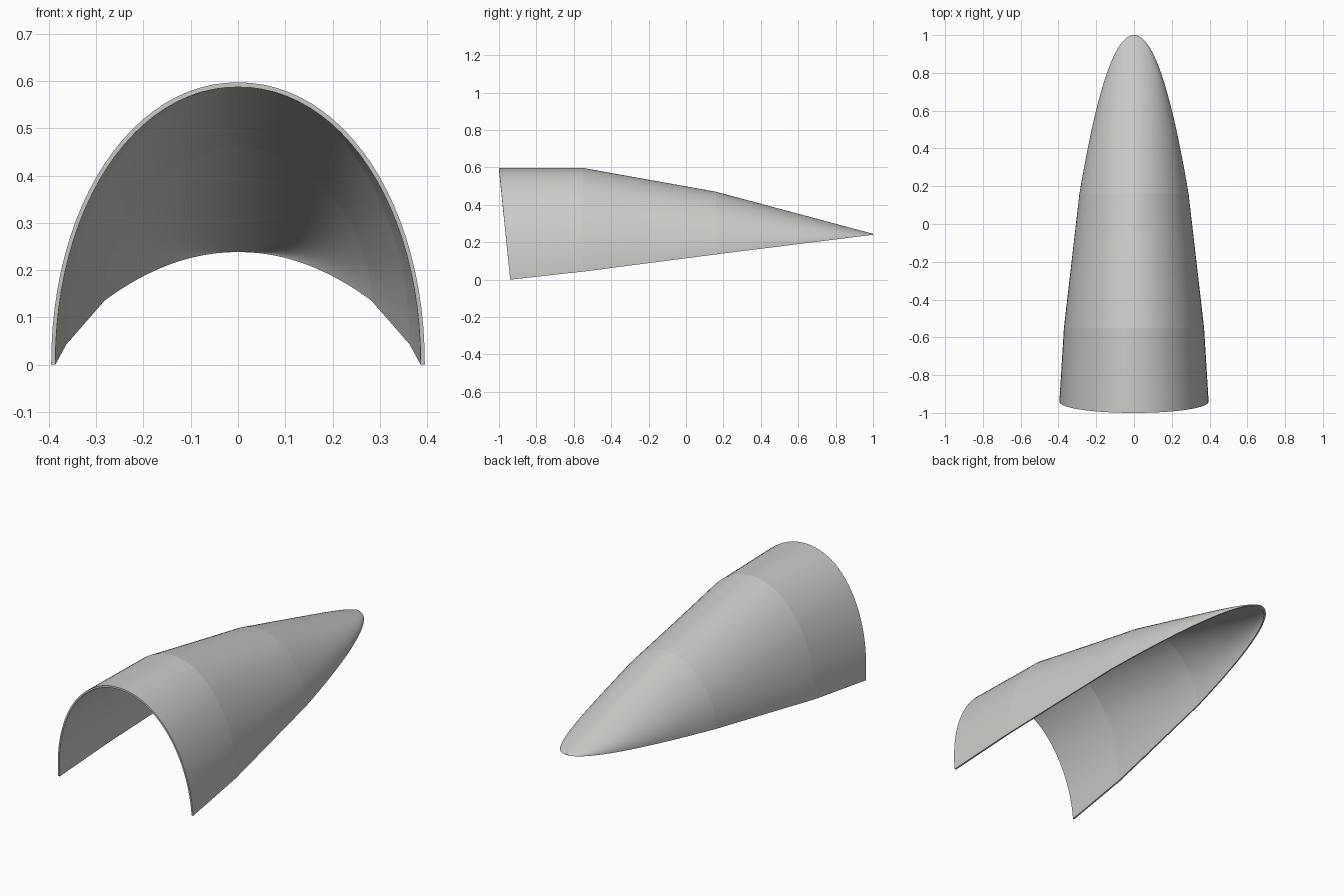
import bpy, math

if "Cube" in bpy.data.objects:
    bpy.data.objects.remove(bpy.data.objects["Cube"])

ARC = 48          # segments around each arch
T = 0.01          # shell thickness

def lerp(a, b, t):
    return a + (b - a) * t

# Arch stations: y, lean of the foot, foot z, crown z, half width, exponent
FRONT = (-1.0, 0.06, 0.0, 0.597, 0.395, 2.05)
MID = (-0.55, 0.0, 0.043, 0.597, 0.371, 2.0)
REAR = (0.16, 0.0, 0.135, 0.470, 0.289, 1.88)
TIP = (1.0, 0.0, 0.240, 0.245, 0.0, 1.88)

def stations():
    """Arches from the open mouth to the rounded tip; flags mark the creases."""
    out = []
    for a, b, n in ((FRONT, MID, 4), (MID, REAR, 6)):
        for i in range(n):
            out.append(([lerp(p, q, i / n) for p, q in zip(a, b)], a is MID and i == 0))
    n = 24
    for i in range(n):
        k = (1 - i / n) ** 2              # denser towards the tip
        s = [lerp(q, p, k) for p, q in zip(REAR, TIP)]
        s[4] = REAR[4] * k ** 0.49
        out.append((s, i == 0))
    s = list(TIP)
    s[4] = 0.001
    out.append((s, False))
    return out

def arch(y, lean, foot, crown, w, e):
    pts = []
    for j in range(ARC + 1):
        a = math.pi * j / ARC
        c, s = math.cos(a), math.sin(a)
        u = abs(s) ** (2 / e) if 0 < j < ARC else 0.0
        x = math.copysign(abs(c) ** (2 / e), c) * w
        pts.append((x, y + lean * (1 - u), foot + (crown - foot) * u))
    return pts

verts, faces, creases = [], [], set()
rows = stations()
for i, (s, crease) in enumerate(rows):
    y, lean, foot, crown, w, e = s
    # inner skin ends a little before the tip, in the same bottom plane
    yi, fi, ci = y, foot, crown - T
    if y > REAR[0]:
        yi = REAR[0] + (y - REAR[0]) * 0.982
        k = (yi - REAR[0]) / (TIP[0] - REAR[0])
        fi = lerp(REAR[2], TIP[2], k)
        ci = max(lerp(REAR[3], TIP[3], k) - T, fi + 0.0005)
    verts += arch(*s) + arch(yi, lean, fi, ci, w * 0.978, e)
    if crease:
        creases.add(i)

# Skin the outer and inner arches and close the rims
R = 2 * (ARC + 1)
N = ARC + 1
for i in range(len(rows) - 1):
    p, q = i * R, (i + 1) * R
    for j in range(ARC):
        faces.append((p + j, p + j + 1, q + j + 1, q + j))
        faces.append((p + N + j, q + N + j, q + N + j + 1, p + N + j + 1))
    faces.append((p, q, q + N, p + N))
    faces.append((p + ARC, p + N + ARC, q + N + ARC, q + ARC))
L = (len(rows) - 1) * R
for j in range(ARC):
    faces.append((j, N + j, N + j + 1, j + 1))
    faces.append((L + j, L + j + 1, L + N + j + 1, L + N + j))

mesh = bpy.data.meshes.new("tapered_shell")
mesh.from_pydata(verts, [], faces)
mesh.update()
shell = bpy.data.objects.new("tapered_shell", mesh)
bpy.context.collection.objects.link(shell)

mat = bpy.data.materials.new("light_grey")
mat.diffuse_color = (0.6, 0.6, 0.58, 1)
mat.use_nodes = True
mat.node_tree.nodes["Principled BSDF"].inputs["Base Color"].default_value = mat.diffuse_color
mesh.materials.append(mat)

# Face normals outward, smooth skin with sharp rims and creases
bpy.context.view_layer.objects.active = shell
shell.select_set(True)
bpy.ops.object.mode_set(mode='EDIT')
bpy.ops.mesh.select_all(action='SELECT')
bpy.ops.mesh.normals_make_consistent(inside=False)
bpy.ops.object.mode_set(mode='OBJECT')
bpy.ops.object.shade_smooth_by_angle(angle=math.radians(35))
for ed in mesh.edges:
    a, b = ed.vertices
    if a // R == b // R and a // R in creases:
        ed.use_edge_sharp = True
